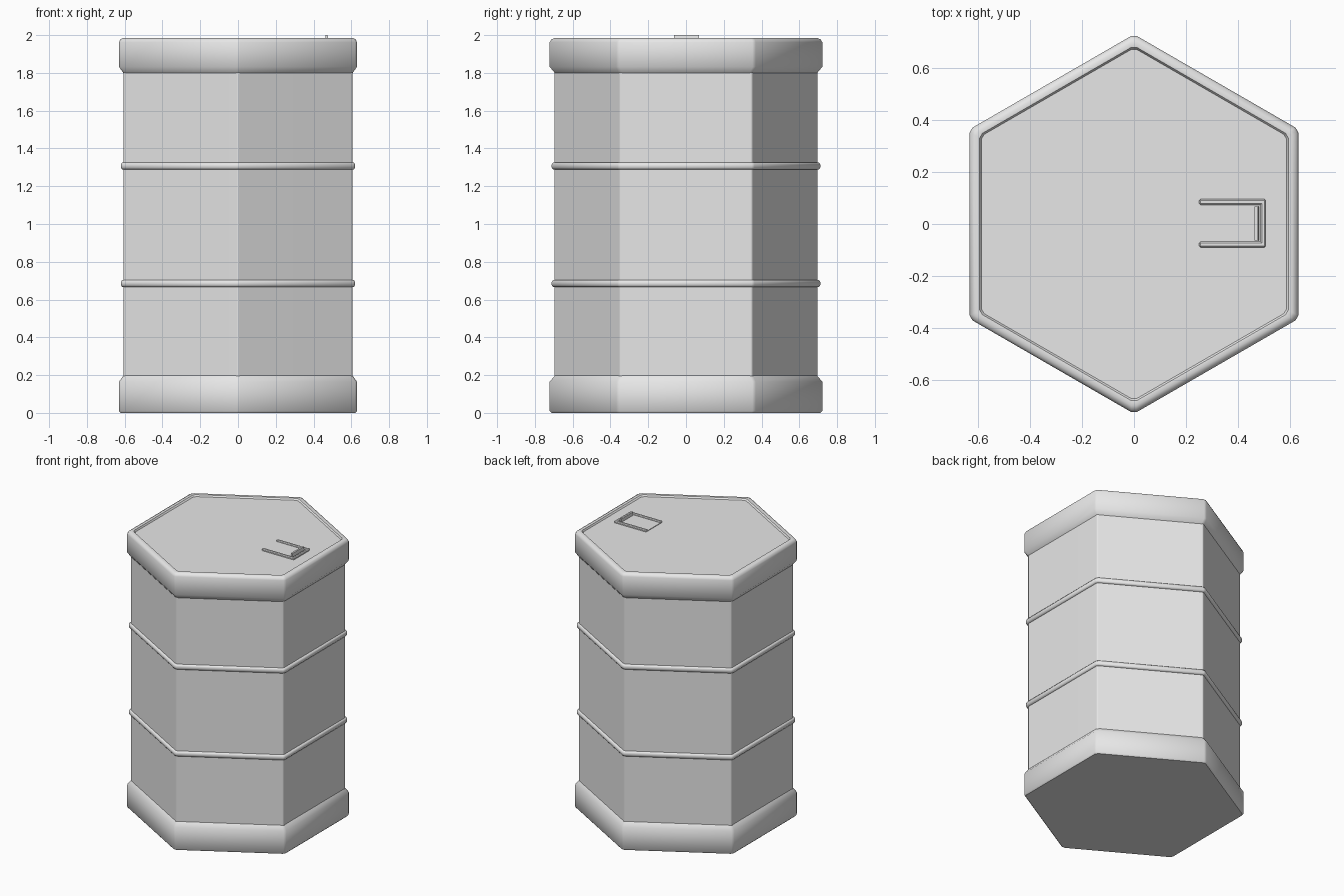
import bpy, bmesh, math
from mathutils import Vector

cube = bpy.data.objects.get("Cube")
if cube:
    bpy.data.objects.remove(cube, do_unlink=True)

GREY = (0.8, 0.8, 0.8, 1)
metal = bpy.data.materials.new("plain_grey")
metal.use_nodes = True
metal.diffuse_color = GREY
metal.node_tree.nodes["Principled BSDF"].inputs["Base Color"].default_value = GREY


def finish(name, bm, smooth=None):
    bmesh.ops.recalc_face_normals(bm, faces=bm.faces)
    mesh = bpy.data.meshes.new(name)
    bm.to_mesh(mesh)
    bm.free()
    mesh.materials.append(metal)
    obj = bpy.data.objects.new(name, mesh)
    bpy.context.collection.objects.link(obj)
    if smooth:
        bpy.ops.object.select_all(action="DESELECT")
        obj.select_set(True)
        bpy.context.view_layer.objects.active = obj
        bpy.ops.object.shade_smooth_by_angle(angle=math.radians(smooth))
    return obj


def hex_ring(apothem, bevel):
    """Hexagon with points at front and back and narrow bevelled corners."""
    corners = [Vector((math.cos(a), math.sin(a))) * apothem / math.cos(math.pi / 6)
               for a in (math.pi / 2 + k * math.pi / 3 for k in range(6))]
    ring = []
    for i, c in enumerate(corners):
        for other in (corners[i - 1], corners[(i + 1) % 6]):
            ring.append(c + (other - c).normalized() * bevel)
    return ring


def hex_solid(name, profile, bevel, smooth):
    """Stack hexagons along (apothem, height) pairs and cap both ends."""
    bm = bmesh.new()
    rings = [[bm.verts.new((p.x, p.y, z)) for p in hex_ring(a, bevel)]
             for a, z in profile]
    for low, high in zip(rings, rings[1:]):
        for i in range(len(low)):
            j = (i + 1) % len(low)
            bm.faces.new((low[i], low[j], high[j], high[i]))
    bm.faces.new(rings[0])
    bm.faces.new(rings[-1])
    return finish(name, bm, smooth)


def box(name, xs, ys, zs, bevel=0.0):
    bm = bmesh.new()
    bmesh.ops.create_cube(bm, size=1)
    for v in bm.verts:
        v.co = [r[0] if c < 0 else r[1] for c, r in zip(v.co, (xs, ys, zs))]
    if bevel:
        bmesh.ops.bevel(bm, geom=bm.edges[:], offset=bevel, segments=1, affect="EDGES")
    return finish(name, bm)


# Barrel wall
body = hex_solid("barrel_body", [(0.607, 0.1), (0.607, 1.9)], 0.008, 40)
body.modifiers.new("flat_sides", "WEIGHTED_NORMAL").keep_sharp = True

# Thick end rims, the upper one with a shallow recessed lid
hex_solid("bottom_rim", [(0.622, 0), (0.63, 0.01), (0.63, 0.165),
                         (0.607, 0.197), (0.6, 0.197)], 0.012, 40)
hex_solid("top_rim_and_lid", [(0.6, 1.8), (0.607, 1.8), (0.63, 1.832), (0.63, 1.962),
                              (0.623, 1.977), (0.608, 1.985), (0.592, 1.983),
                              (0.585, 1.972)], 0.012, 40)

# Two rounded hoops
for name, z in (("lower_hoop", 0.685), ("upper_hoop", 1.307)):
    hex_solid(name, [(0.6, z - 0.018), (0.613, z - 0.018), (0.62, z - 0.009),
                     (0.62, z + 0.009), (0.613, z + 0.018), (0.6, z + 0.018)], 0.01, 50)

# Hatch: plate, three rails and a pull tab
LID = 1.96
box("hatch_plate", (0.25, 0.5), (-0.085, 0.09), (LID, 1.976))
for name, ys in (("hatch_rail_right", (-0.09, -0.068)), ("hatch_rail_left", (0.073, 0.095))):
    box(name, (0.25, 0.505), ys, (LID, 1.985), 0.005)
box("hatch_rail_end", (0.485, 0.505), (-0.09, 0.095), (LID, 1.985), 0.005)
tab = box("hatch_pull_tab", (0.463, 0.475), (-0.063, 0.068), (LID, 2.0))
for v in tab.data.vertices:
    if v.co.z < 1.98 and v.co.x > 0.47:
        v.co.x += 0.006
